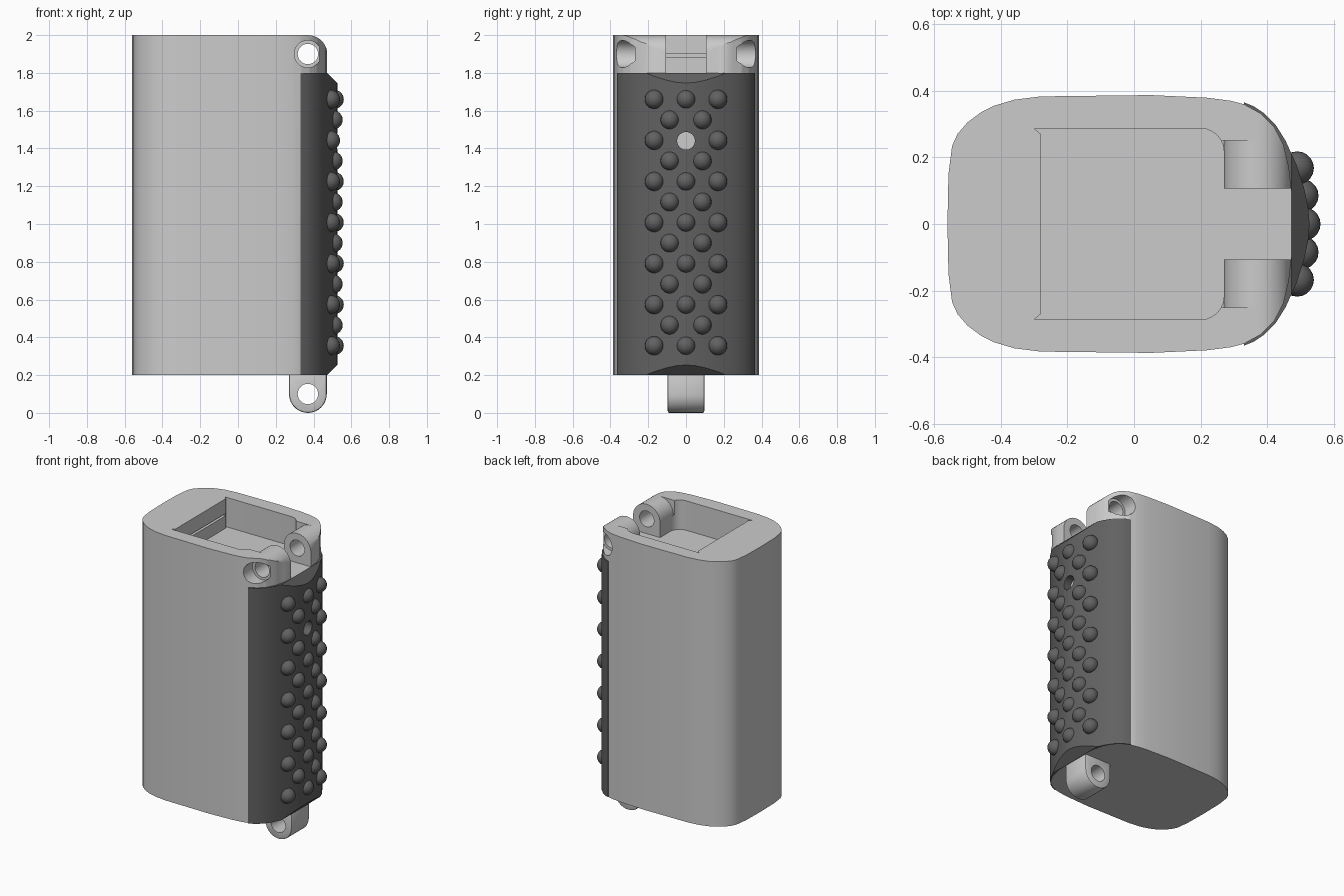
import bpy, bmesh, math
from mathutils import Matrix, Vector

if "Cube" in bpy.data.objects:
    bpy.data.objects.remove(bpy.data.objects["Cube"])

dark = bpy.data.materials.new("dark_rubber")
dark.diffuse_color = (0.12, 0.12, 0.12, 1)
dark.use_nodes = True
dark.node_tree.nodes["Principled BSDF"].inputs["Base Color"].default_value = dark.diffuse_color


def add(name, bm, mat=None):
    bmesh.ops.recalc_face_normals(bm, faces=bm.faces[:])
    me = bpy.data.meshes.new(name)
    bm.to_mesh(me)
    bm.free()
    ob = bpy.data.objects.new(name, me)
    bpy.context.collection.objects.link(ob)
    if mat:
        me.materials.append(mat)
    return ob


def prism(name, pts, axis, lo, hi, mat=None):
    """Extrude an (x, y) outline along z, or an (x, z) outline along y."""
    bm = bmesh.new()
    place = (lambda p: (p[0], p[1], lo)) if axis == "z" else (lambda p: (p[0], lo, p[1]))
    step = Vector((0, 0, hi - lo)) if axis == "z" else Vector((0, hi - lo, 0))
    face = bm.faces.new([bm.verts.new(place(p)) for p in pts])
    ext = bmesh.ops.extrude_face_region(bm, geom=[face])["geom"]
    bmesh.ops.translate(bm, vec=step, verts=[v for v in ext if isinstance(v, bmesh.types.BMVert)])
    return add(name, bm, mat)


def cylinder(name, centre, r, length, axis):
    bm = bmesh.new()
    rot = Matrix.Rotation(math.pi / 2, 4, "X" if axis == "y" else "Y")
    bmesh.ops.create_cone(bm, cap_ends=True, segments=32, radius1=r, radius2=r, depth=length,
                          matrix=Matrix.Translation(centre) @ rot)
    return add(name, bm)


def apply(ob, mod):
    bpy.context.view_layer.objects.active = ob
    bpy.ops.object.modifier_apply(modifier=mod.name)


def cut(ob, cutter):
    mod = ob.modifiers.new("cut", "BOOLEAN")
    mod.operation, mod.solver, mod.object = "DIFFERENCE", "EXACT", cutter
    apply(ob, mod)
    bpy.data.objects.remove(cutter)


def smooth(ob, angle=30):
    bpy.ops.object.select_all(action="DESELECT")
    ob.select_set(True)
    bpy.context.view_layer.objects.active = ob
    bpy.ops.object.shade_smooth_by_angle(angle=math.radians(angle))


def mirrored(half):
    """Close a y > 0 half outline with its mirror image."""
    return half + [(x, -y) for x, y in reversed(half) if y > 1e-6]


def arc(cx, cz, r, a0, a1, n=10):
    return [(cx + r * math.cos(math.radians(a0 + (a1 - a0) * i / n)),
             cz + r * math.sin(math.radians(a0 + (a1 - a0) * i / n))) for i in range(n + 1)]


# Main housing
back = [(-0.56, 0), (-0.557, 0.15), (-0.546, 0.235), (-0.53, 0.27), (-0.50, 0.305),
        (-0.46, 0.335), (-0.42, 0.355), (-0.36, 0.373), (-0.28, 0.383), (0.05, 0.387),
        (0.22, 0.379), (0.29, 0.37)]
seat = [(0.33, 0.3596), (0.38, 0.332), (0.42, 0.293), (0.448, 0.24), (0.465, 0.17),
        (0.472, 0.107), (0.473, 0)]
body = prism("housing", mirrored(back + seat), "z", 0.2, 2.0)

# Shallow pocket opening between the two hinge ears
pocket = [(-0.28, 0.27), (-0.30, 0.287)] + arc(0.20, 0.217, 0.07, 90, 0, 6) \
    + [(0.27, 0.107), (0.6, 0.107)]
cut(body, prism("pocket_cutter", mirrored(pocket), "z", 1.8, 2.1))
# Thin slot below the back lip of the pocket
cut(body, prism("slot_cutter", [(-0.42, 1.885), (-0.2, 1.885), (-0.2, 1.9), (-0.42, 1.9)],
                "y", -0.265, 0.265))
# Round the ears, outside across the full width and inside between the walls
cut(body, prism("outer_round", arc(0.37, 1.897, 0.103, 90, 0) + [(0.6, 1.897), (0.6, 2.1), (0.37, 2.1)],
                "y", -0.5, 0.5))
cut(body, prism("inner_round", arc(0.37, 1.9, 0.1, 90, 180) + [(0.2, 1.9), (0.2, 2.1), (0.37, 2.1)],
                "y", -0.25, 0.25))
# Pin holes with counterbores
cut(body, cylinder("pin_hole", (0.37, 0, 1.9), 0.054, 1.0, "y"))
for s in (-1, 1):
    cut(body, cylinder("counterbore", (0.37, s * 0.42, 1.9), 0.072, 0.3, "y"))
smooth(body)

# Lower hinge lug
lug = prism("hinge_lug", arc(0.37, 0.1, 0.1, 180, 360, 16) + [(0.47, 0.21), (0.27, 0.21)],
            "y", -0.097, 0.097)
bev = lug.modifiers.new("bevel", "BEVEL")
bev.width, bev.segments, bev.limit_method = 0.01, 2, "ANGLE"
bev.angle_limit = math.radians(40)
apply(lug, bev)
cut(lug, cylinder("lug_hole", (0.37, 0, 0.1), 0.054, 0.5, "y"))
smooth(lug)

# Dark grip pad wrapped around the rounded side
outer = [(0.33, 0.365), (0.36, 0.353), (0.39, 0.333), (0.425, 0.298), (0.455, 0.25),
         (0.487, 0.18), (0.51, 0.11), (0.523, 0.05), (0.527, 0)]
skin, lining = mirrored(outer), mirrored(seat)
grip = prism("grip_pad", skin + lining[::-1], "z", 0.2, 1.8, dark)
for z, d in ((1.81, -1), (0.19, 1)):
    cut(grip, prism("chamfer_cutter", [(0.463, z), (0.6, z), (0.6, z + d * 0.137)], "y", -0.5, 0.5))
cut(grip, cylinder("indicator_hole", (0.55, 0, 1.44), 0.047, 0.3, "x"))
smooth(grip)

# Staggered grip bumps, leaving the hole free
bm = bmesh.new()
for row in range(13):
    z = 1.66 - row * 0.1087
    for y, x in ([(-0.168, 0.49), (0, 0.51), (0.168, 0.49)] if row % 2 == 0
                 else [(-0.085, 0.504), (0.085, 0.504)]):
        if not (row == 2 and y == 0):
            bmesh.ops.create_uvsphere(bm, u_segments=20, v_segments=12, radius=0.05,
                                      matrix=Matrix.Translation((x, y, z)))
smooth(add("grip_bumps", bm, dark), 60)
